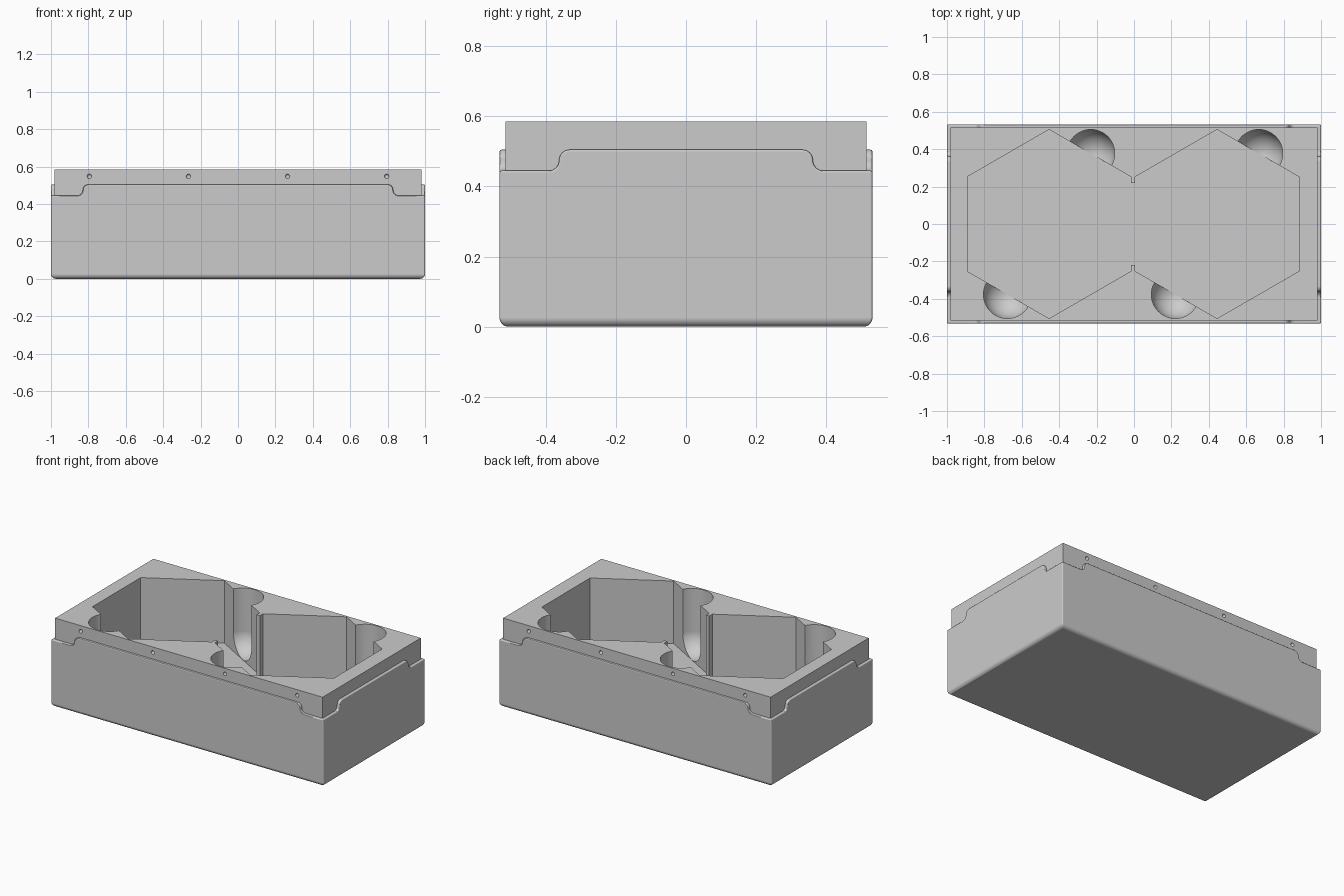
import bpy, bmesh, math

if "Cube" in bpy.data.objects:
    bpy.data.objects.remove(bpy.data.objects["Cube"], do_unlink=True)

HX, HY = 1.0, 0.532          # outer shell half sizes
IX, IY, TOP = 0.982, 0.515, 0.585   # inner block
LIP, NOTCH = 0.505, 0.445    # shell rim heights
FLOOR = 0.17                 # pocket floor
HEX_X, HEX_R = 0.449, 0.505  # hexagon centre and corner radius
SHIFT = -0.005               # pockets sit slightly off centre

grey = bpy.data.materials.new("plain_grey")
grey.use_nodes = True
colour = (0.6, 0.6, 0.6, 1)
grey.diffuse_color = colour
grey.node_tree.nodes["Principled BSDF"].inputs["Base Color"].default_value = colour


def make(name, bm):
    bmesh.ops.recalc_face_normals(bm, faces=bm.faces)
    mesh = bpy.data.meshes.new(name)
    bm.to_mesh(mesh)
    bm.free()
    mesh.materials.append(grey)
    ob = bpy.data.objects.new(name, mesh)
    bpy.context.collection.objects.link(ob)
    return ob


def moved_verts(ext):
    return [v for v in ext["geom"] if isinstance(v, bmesh.types.BMVert)]


def prism(name, points, depth):
    """Closed outline of 3D points, extruded along depth."""
    bm = bmesh.new()
    face = bm.faces.new([bm.verts.new(p) for p in points])
    ext = bmesh.ops.extrude_face_region(bm, geom=[face])
    bmesh.ops.translate(bm, vec=depth, verts=moved_verts(ext))
    # The starting face must remain as the closing cap
    bmesh.ops.holes_fill(bm, edges=[e for e in bm.edges if e.is_boundary])
    return make(name, bm)


def box(name, hx, hy, z0, z1):
    pts = [(-hx, -hy, z0), (hx, -hy, z0), (hx, hy, z0), (-hx, hy, z0)]
    return prism(name, pts, (0, 0, z1 - z0))


def apply(ob, mod):
    bpy.context.view_layer.objects.active = ob
    bpy.ops.object.modifier_apply(modifier=mod.name)


def cut(ob, cutter):
    mod = ob.modifiers.new("cut", "BOOLEAN")
    mod.operation, mod.solver, mod.object = "DIFFERENCE", "EXACT", cutter
    apply(ob, mod)
    bpy.data.objects.remove(cutter, do_unlink=True)


# Outer shell with rounded bottom edges, hollowed for the inner block
shell = box("outer_shell", HX, HY, 0, LIP)
bm = bmesh.new()
bm.from_mesh(shell.data)
bottom = [e for e in bm.edges if all(v.co.z < 0.01 for v in e.verts)]
bmesh.ops.bevel(bm, geom=bottom, offset=0.026, segments=6, profile=0.5, affect="EDGES")
bm.to_mesh(shell.data)
bm.free()
cut(shell, box("recess", IX - 0.007, IY - 0.007, 0.12, 0.8))

# S-curved step in the rim: (distance in from the corner, height)
R, STEPS = 0.03, 8
step = [(-0.1, NOTCH)]
for i in range(STEPS + 1):
    a = math.pi / 2 * i / STEPS
    step.append((0.14 + R * math.sin(a), NOTCH + R - R * math.cos(a)))
for i in range(1, STEPS + 1):
    a = math.pi / 2 * i / STEPS
    step.append((0.14 + 2 * R - R * math.cos(a), NOTCH + R + R * math.sin(a)))
step += [(0.2, 0.7), (-0.1, 0.7)]
for sx in (-1, 1):
    for sy in (-1, 1):
        front = [(sx * (HX - d), sy * 0.49, z) for d, z in step]
        cut(shell, prism("front_notch", front, (0, sy * 0.1, 0)))
        side = [(sx * 0.96, sy * (HY - d), z) for d, z in step]
        cut(shell, prism("side_notch", side, (sx * 0.1, 0, 0)))

# Soften the shell edges
soft = shell.modifiers.new("soft_edges", "BEVEL")
soft.width, soft.segments, soft.limit_method = 0.006, 3, "ANGLE"
soft.angle_limit = math.radians(40)
soft.use_clamp_overlap = False
apply(shell, soft)

# Inner block rising above the rim
block = box("inner_block", IX, IY, 0.1, TOP)

# Two hexagonal pockets joined by an opening, as one outline
apothem = HEX_R * math.cos(math.pi / 6)
inner = HEX_X - apothem
half = [(inner, -0.22), (inner, -HEX_R / 2), (HEX_X, -HEX_R), (HEX_X + apothem, -HEX_R / 2)]
right = half + [(x, -y) for x, y in reversed(half)]
outline = right + [(-x, -y) for x, y in right]
cut(block, prism("pockets", [(x + SHIFT, y, FLOOR) for x, y in outline], (0, 0, 0.6)))


def finger_scoop(x, y, r):
    """Round-bottomed vertical bore."""
    bm = bmesh.new()
    bmesh.ops.create_uvsphere(bm, u_segments=48, v_segments=24, radius=r)
    bmesh.ops.delete(bm, geom=[v for v in bm.verts if v.co.z > 0.001], context="VERTS")
    rim = [e for e in bm.edges if e.is_boundary]
    ext = bmesh.ops.extrude_edge_only(bm, edges=rim)
    bmesh.ops.translate(bm, vec=(0, 0, 0.5), verts=moved_verts(ext))
    bmesh.ops.holes_fill(bm, edges=[e for e in bm.edges if e.is_boundary])
    bmesh.ops.translate(bm, vec=(x, y, FLOOR + r + 0.001), verts=bm.verts)
    return make("finger_scoop", bm)


# Finger scoops at two opposite walls of each pocket
for sx in (-1, 1):
    for s in (-1, 1):
        cut(block, finger_scoop(sx * HEX_X + s * 0.223 + SHIFT, s * 0.377, 0.128))

# Small round dimples along the long sides
for x in (-0.795, -0.265, 0.265, 0.795):
    for sy in (-1, 1):
        bm = bmesh.new()
        bmesh.ops.create_uvsphere(bm, u_segments=20, v_segments=10, radius=0.012)
        bmesh.ops.translate(bm, vec=(x, sy * IY, 0.548), verts=bm.verts)
        cut(block, make("dimple", bm))

# Smooth curves, crisp corners, even flats
for ob in bpy.context.selected_objects:
    ob.select_set(False)
for ob in (shell, block):
    ob.select_set(True)
    bpy.context.view_layer.objects.active = ob
    bpy.ops.object.shade_smooth_by_angle(angle=math.radians(30))
    ob.select_set(False)
    even = ob.modifiers.new("even_flats", "WEIGHTED_NORMAL")
    even.keep_sharp = True
